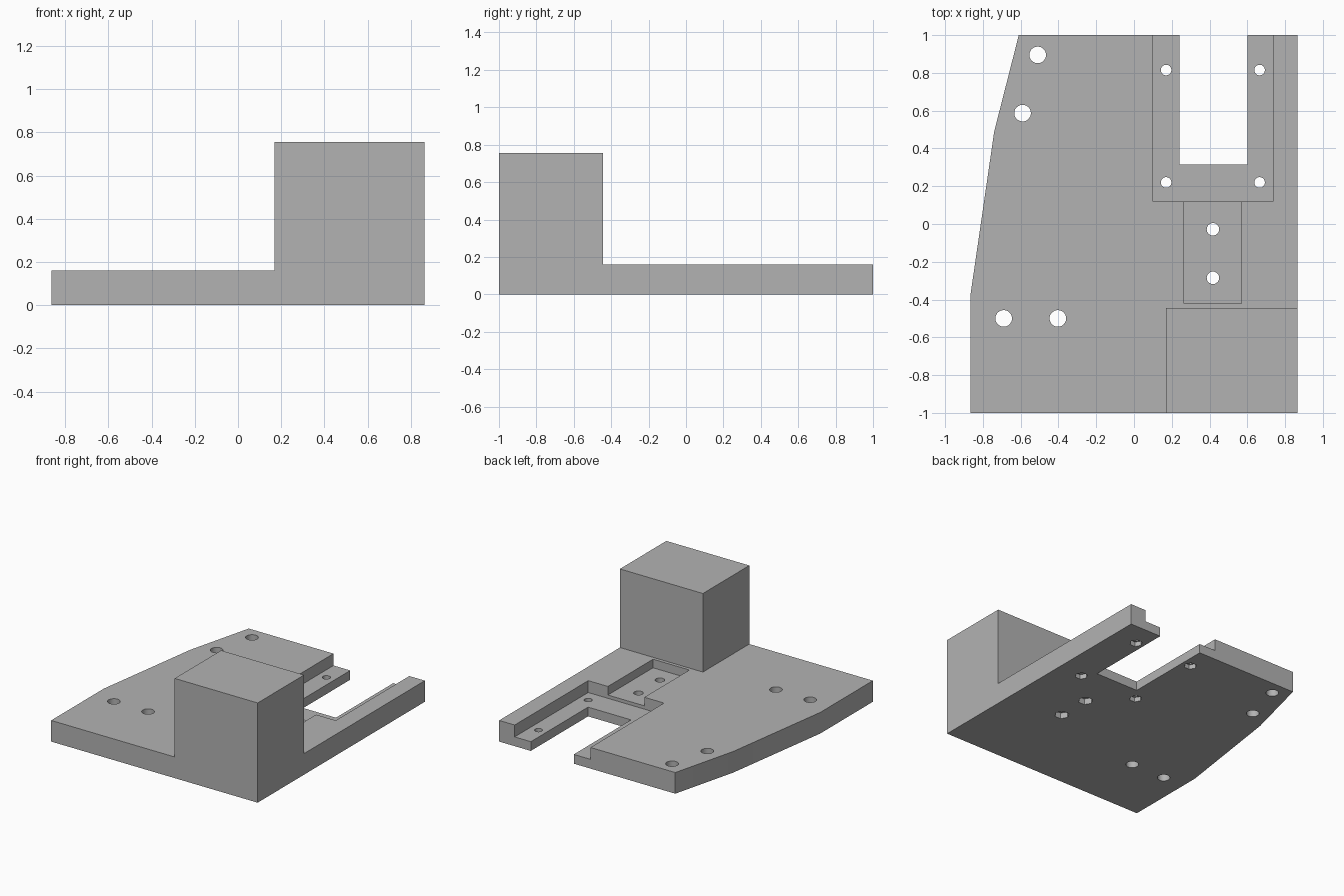
import bpy, bmesh, math

cube = bpy.data.objects.get("Cube")
if cube:
    bpy.data.objects.remove(cube, do_unlink=True)

grey = bpy.data.materials.new("plain_grey")
grey.use_nodes = True
colour = (0.45, 0.45, 0.45, 1)
grey.diffuse_color = colour
grey.node_tree.nodes["Principled BSDF"].inputs["Base Color"].default_value = colour

PLATE = 0.16      # plate thickness
UNDER = -0.1      # cutters start below the plate
OVER = 0.3        # cutters end above the plate


def prism(name, outline, z0, z1):
    """Extrude a counter-clockwise outline from z0 to z1."""
    bm = bmesh.new()
    face = bm.faces.new([bm.verts.new((x, y, z0)) for x, y in outline])
    top = bmesh.ops.extrude_face_region(bm, geom=[face])["geom"]
    for v in top:
        if isinstance(v, bmesh.types.BMVert):
            v.co.z = z1
    bmesh.ops.recalc_face_normals(bm, faces=bm.faces)
    mesh = bpy.data.meshes.new(name)
    bm.to_mesh(mesh)
    bm.free()
    mesh.materials.append(grey)
    obj = bpy.data.objects.new(name, mesh)
    bpy.context.collection.objects.link(obj)
    return obj


def box(name, x0, x1, y0, y1, z0, z1):
    return prism(name, [(x0, y0), (x1, y0), (x1, y1), (x0, y1)], z0, z1)


def round_prism(name, x, y, radius, sides, z0, z1):
    turn = [2 * math.pi * i / sides for i in range(sides)]
    return prism(name, [(x + radius * math.cos(a), y + radius * math.sin(a)) for a in turn], z0, z1)


def combine(target, tool, operation):
    """Apply a boolean, then remove the tool."""
    tool.hide_render = True
    mod = target.modifiers.new(tool.name, 'BOOLEAN')
    mod.operation, mod.solver, mod.object = operation, 'EXACT', tool
    bpy.context.view_layer.objects.active = target
    bpy.ops.object.modifier_apply(modifier=mod.name)
    bpy.data.objects.remove(tool, do_unlink=True)


# Base plate with its tapered side, and the tall corner block
body = prism("mounting_plate", [(-0.865, -1), (0.865, -1), (0.865, 1), (-0.61, 1),
                                (-0.74, 0.49), (-0.865, -0.37)], 0, PLATE)
combine(body, box("corner_block", 0.17, 0.865, -1, -0.445, 0, 0.755), 'UNION')

# Stepped recesses and the open slot
cutters = [
    box("wide_recess", 0.10, 0.735, 0.12, 1.1, 0.07, OVER),
    box("narrow_recess", 0.265, 0.57, -0.42, 0.2, 0.095, OVER),
    box("open_slot", 0.24, 0.60, 0.315, 1.1, UNDER, OVER),
]

# Large plain holes
for x, y in [(-0.51, 0.895), (-0.59, 0.587), (-0.69, -0.5), (-0.403, -0.5)]:
    cutters.append(round_prism("large_hole", x, y, 0.044, 32, UNDER, OVER))

# Screw holes with hexagonal nut pockets underneath
screws = [(x, y, 0.028, 0.045, 0.035) for x in (0.17, 0.665) for y in (0.22, 0.815)]
screws += [(0.418, y, 0.033, 0.052, 0.045) for y in (-0.028, -0.285)]
for x, y, hole, nut, depth in screws:
    cutters.append(round_prism("screw_hole", x, y, hole, 32, UNDER, OVER))
    cutters.append(round_prism("nut_pocket", x, y, nut, 6, UNDER, depth))

for cutter in cutters:
    combine(body, cutter, 'DIFFERENCE')

# Smooth hole walls, crisp edges
bpy.ops.object.select_all(action='DESELECT')
body.select_set(True)
bpy.context.view_layer.objects.active = body
bpy.ops.object.shade_smooth_by_angle(angle=math.radians(30))
